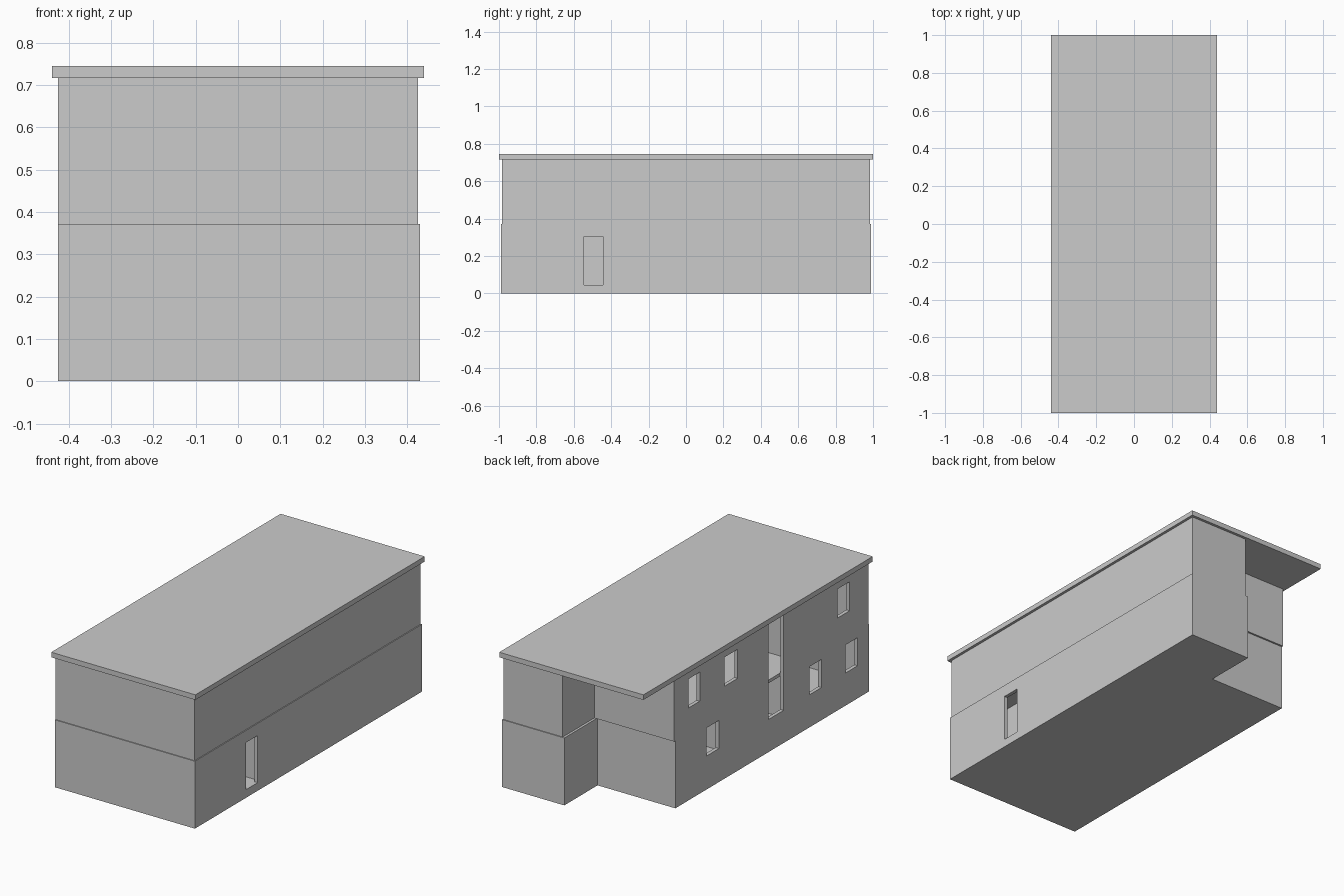
import bpy, bmesh

if "Cube" in bpy.data.objects:
    bpy.data.objects.remove(bpy.data.objects["Cube"])

WALL = 0.02


def prism(name, pts, z0, z1):
    """Extrude a plan outline from z0 to z1."""
    bm = bmesh.new()
    f = bm.faces.new([bm.verts.new((x, y, z0)) for x, y in pts])
    ext = bmesh.ops.extrude_face_region(bm, geom=[f])
    for v in ext["geom"]:
        if isinstance(v, bmesh.types.BMVert):
            v.co.z = z1
    bmesh.ops.recalc_face_normals(bm, faces=bm.faces[:])
    me = bpy.data.meshes.new(name)
    bm.to_mesh(me)
    bm.free()
    ob = bpy.data.objects.new(name, me)
    bpy.context.collection.objects.link(ob)
    return ob


def box(name, x0, x1, y0, y1, z0, z1):
    return prism(name, [(x0, y0), (x1, y0), (x1, y1), (x0, y1)], z0, z1)


def outline(x0, x1, y0, y1, nx, ny, t=0.0):
    """Plan with a notch at the back left corner, shrunk by t."""
    x0, x1, y0, y1, nx, ny = x0 + t, x1 - t, y0 + t, y1 - t, nx + t, ny - t
    return [(x0, y0), (x1, y0), (x1, y1), (nx, y1), (nx, ny), (x0, ny)]


def cut(ob, cutter):
    cutter.hide_render = True
    m = ob.modifiers.new("cut", "BOOLEAN")
    m.operation = "DIFFERENCE"
    m.solver = "EXACT"
    m.object = cutter
    bpy.context.view_layer.objects.active = ob
    bpy.ops.object.modifier_apply(modifier=m.name)
    bpy.data.objects.remove(cutter)


# openings in the left wall: y0, y1, z0, z1
tall = (-0.244, -0.113, 0.18, 0.71)
lower_windows = [(0.32, 0.43, 0.185, 0.34), (-0.575, -0.47, 0.18, 0.335),
                 (-0.89, -0.786, 0.18, 0.335), tall]
upper_windows = [(0.487, 0.585, 0.51, 0.67), (0.157, 0.27, 0.51, 0.67),
                 (-0.82, -0.716, 0.51, 0.67), tall]

# two hollow storeys, the upper one slightly stepped
storeys = [
    ("lower_storey", (-0.425, 0.43, -0.99, 0.99, 0.05, 0.70),
     0.0, 0.372, 0.045, 0.362, lower_windows),
    ("upper_storey", (-0.425, 0.425, -0.985, 0.985, 0.063, 0.71),
     0.372, 0.717, 0.38, 0.712, upper_windows),
]
for name, plan, z0, z1, c0, c1, windows in storeys:
    ob = prism(name, outline(*plan), z0, z1)
    cut(ob, prism("cavity", outline(*plan, t=WALL), c0, c1))
    for w in windows:
        cut(ob, box("window_cut", -0.5, -0.403, *w))
    if name == "lower_storey":
        cut(ob, box("door_cut", 0.405, 0.5, -0.545, -0.443, 0.045, 0.305))

# partitions seen through the openings
box("lower_partition_front", -0.405, 0.41, -0.42, -0.41, 0.045, 0.362)
box("lower_partition_back", -0.405, 0.41, 0.08, 0.09, 0.045, 0.362)
box("entry_partition", 0.26, 0.27, -0.97, -0.42, 0.045, 0.362)
box("upper_partition", -0.405, 0.405, -0.42, -0.41, 0.38, 0.712)

# flat roof slab
box("roof", -0.44, 0.44, -1.0, 1.0, 0.717, 0.745)
